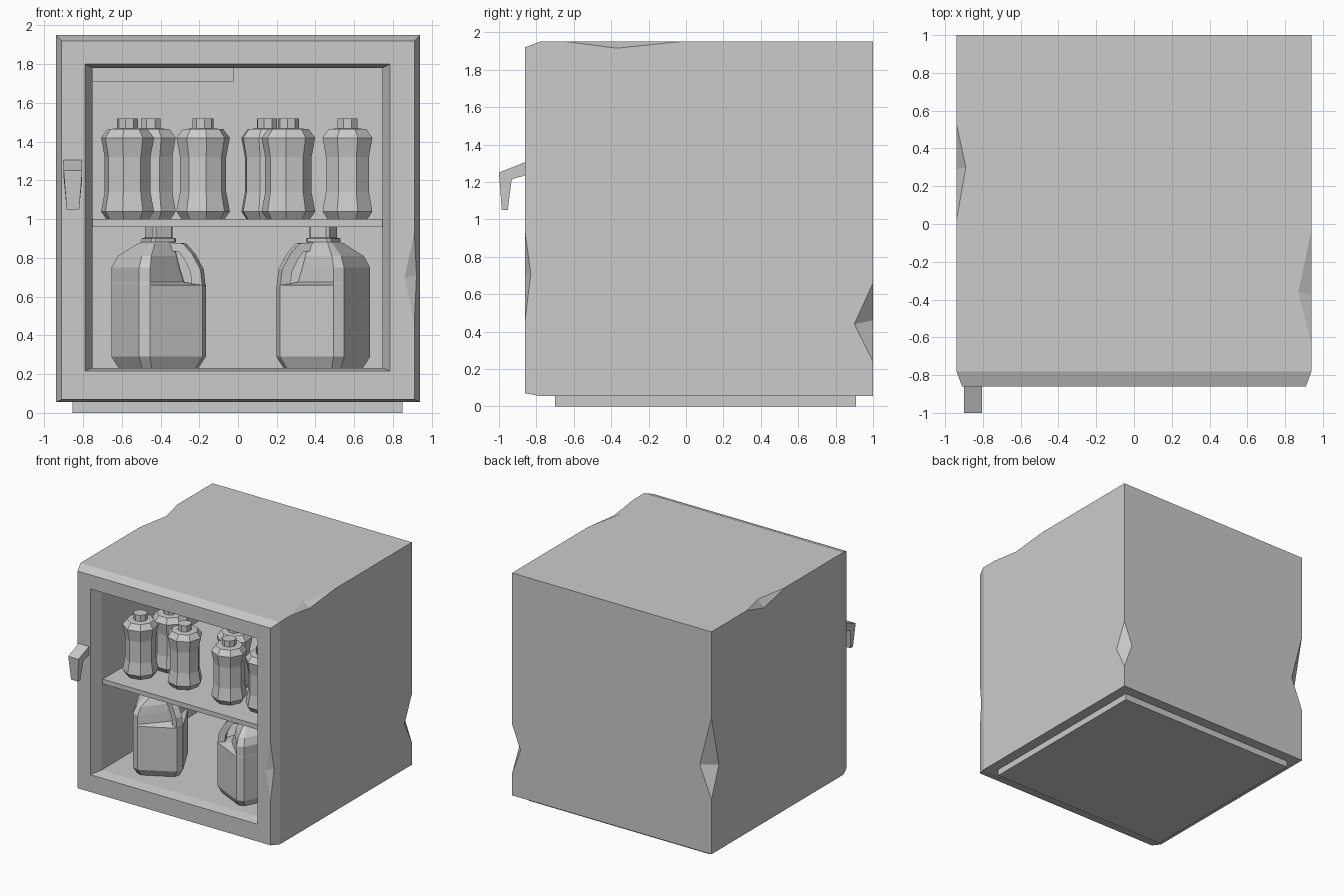
import bpy, bmesh, math
from mathutils import Vector, Matrix

if "Cube" in bpy.data.objects:
    bpy.data.objects.remove(bpy.data.objects["Cube"])


def finish(name, bm):
    bmesh.ops.recalc_face_normals(bm, faces=bm.faces)
    me = bpy.data.meshes.new(name)
    bm.to_mesh(me)
    bm.free()
    ob = bpy.data.objects.new(name, me)
    bpy.context.collection.objects.link(ob)
    return ob


def loft(name, rings, mat=None):
    """Closed skin through rings of equal point count, capped at both ends."""
    bm = bmesh.new()
    loops = [[bm.verts.new(p) for p in r] for r in rings]
    for a, b in zip(loops, loops[1:]):
        n = len(a)
        for i in range(n):
            bm.faces.new((a[i], a[(i + 1) % n], b[(i + 1) % n], b[i]))
    bm.faces.new(loops[0])
    bm.faces.new(loops[-1])
    if mat:
        bm.transform(mat)
    return finish(name, bm)


def rect(y, x0, x1, z0, z1):
    return [(x0, y, z0), (x1, y, z0), (x1, y, z1), (x0, y, z1)]


def box(name, x0, x1, y0, y1, z0, z1):
    return loft(name, [rect(y0, x0, x1, z0, z1), rect(y1, x0, x1, z0, z1)])


def circle(r, z, n=8):
    return [(r * math.cos(math.tau * (i + .5) / n),
             r * math.sin(math.tau * (i + .5) / n), z) for i in range(n)]


# Cabinet: outer shell, chamfered front, sloped reveal and hollow interior
cabinet = loft("cabinet", [
    rect(1.0, -.94, .94, .055, 1.95),
    rect(-.78, -.94, .94, .055, 1.95),
    rect(-.86, -.91, .91, .07, 1.92),
    rect(-.86, -.79, .785, .217, 1.80),
    rect(-.77, -.75, .745, .232, 1.78),
    rect(.85, -.75, .745, .232, 1.78)])


# Chipped edges: each wedge runs between two edge points through two face points
def chip(e1, e2, a, b):
    e1, e2, a, b = map(Vector, (e1, e2, a, b))
    m = (a + b) / 2
    bm = bmesh.new()
    for p, k in ((e1, 1.25), (e2, 1.25), (a, 2.5), (b, 2.5)):
        bm.verts.new(m + (p - m) * k)
    bmesh.ops.convex_hull(bm, input=bm.verts)
    cutter = finish("chip_cutter", bm)
    cutter.hide_render = True
    cutter.hide_viewport = True
    mod = cabinet.modifiers.new("chip", 'BOOLEAN')
    mod.operation = 'DIFFERENCE'
    mod.solver = 'EXACT'
    mod.object = cutter
    return cutter


cutters = [
    chip((.94, -.64, 1.95), (.94, -.03, 1.95), (.94, -.37, 1.915), (.87, -.36, 1.95)),
    chip((-.94, .02, 1.95), (-.94, .53, 1.95), (-.94, .29, 1.885), (-.89, .30, 1.95)),
    chip((.94, 1, .24), (.94, 1, .66), (.94, .90, .44), (.86, 1, .46)),
    chip((-.94, 1, .52), (-.94, 1, 1.22), (-.94, .90, .78), (-.83, 1, .79)),
    chip((.91, -.86, .46), (.91, -.86, .93), (.86, -.86, .70), (.921, -.83, .71))]

# Apply the chips and remove the cutters
bpy.context.view_layer.update()
dg = bpy.context.evaluated_depsgraph_get()
chipped = bpy.data.meshes.new_from_object(cabinet.evaluated_get(dg))
cabinet.modifiers.clear()
cabinet.data = chipped
for c in cutters:
    bpy.data.objects.remove(c)

# Plinth, shelf and ceiling unit
box("plinth", -.855, .85, -.70, .91, 0, .06)
box("shelf", -.752, .747, -.75, .852, .96, 1.0)
box("ceiling_unit", -.752, -.02, .45, .852, 1.71, 1.782)

# Door handle: hooked side profile, tapering to the tip
profile = [(-.85, 1.31), (-1.0, 1.25), (-.985, 1.05), (-.953, 1.05), (-.932, 1.215), (-.85, 1.237)]
loft("door_handle", [[(-.852 + s * (.032 if z < 1.1 else .048), y, z) for y, z in profile]
                     for s in (-1, 1)])

# Small waisted bottles on the shelf
bottle = [(.112, 1.0), (.139, 1.04), (.12, 1.14), (.12, 1.32), (.139, 1.42),
          (.105, 1.465), (.055, 1.468), (.055, 1.52)]
spots = [(-.57, -.50, 12), (-.45, -.27, 0), (-.18, -.46, 30),
         (.15, -.26, 5), (.26, -.49, 17), (.565, -.47, 0)]
for x, y, turn in spots:
    loft("bottle", [circle(r, z) for r, z in bottle],
         Matrix.Translation((x, y, 0)) @ Matrix.Rotation(math.radians(turn), 4, 'Z'))


# Large jugs: chamfered square body with one corner pulled in behind a grip
def square(h, z, pull=1.0):
    c = h * .785
    pts = [(h, -c), (h, c), (c, h), (-c, h), (-h, c), (-h, -c), (-c, -h), (c, -h)]
    return [(x * (pull if i in (0, 7) else 1), y * (pull if i in (0, 7) else 1), z)
            for i, (x, y) in enumerate(pts)]


def oct_ring(r, z):
    return square(r * .95, z)


body = [square(.165, .232), square(.195, .29), square(.195, .66), square(.194, .675, .55),
        square(.195, .75, .45), square(.168, .81, .45), square(.085, .875, .75),
        oct_ring(.062, .885)]
cap = [oct_ring(.075, .883), oct_ring(.075, .90), oct_ring(.06, .905), oct_ring(.06, .965)]
grip = [(.05, .88), (.14, .875), (.19, .82), (.235, .74), (.245, .65),
        (.19, .65), (.18, .73), (.15, .79), (.12, .83), (.05, .84)]

for x, y, turn, mirror in ((-.41, -.46, 28, 1), (.44, -.48, -26, -1)):
    m = (Matrix.Translation((x, y, 0)) @ Matrix.Rotation(math.radians(turn), 4, 'Z')
         @ Matrix.Diagonal((mirror, 1, 1, 1)))
    loft("jug_body", body, m)
    loft("jug_cap", cap, m)
    loft("jug_grip", [[(r, s * .03, z) for r, z in grip] for s in (-1, 1)],
         m @ Matrix.Rotation(math.radians(-45), 4, 'Z'))
